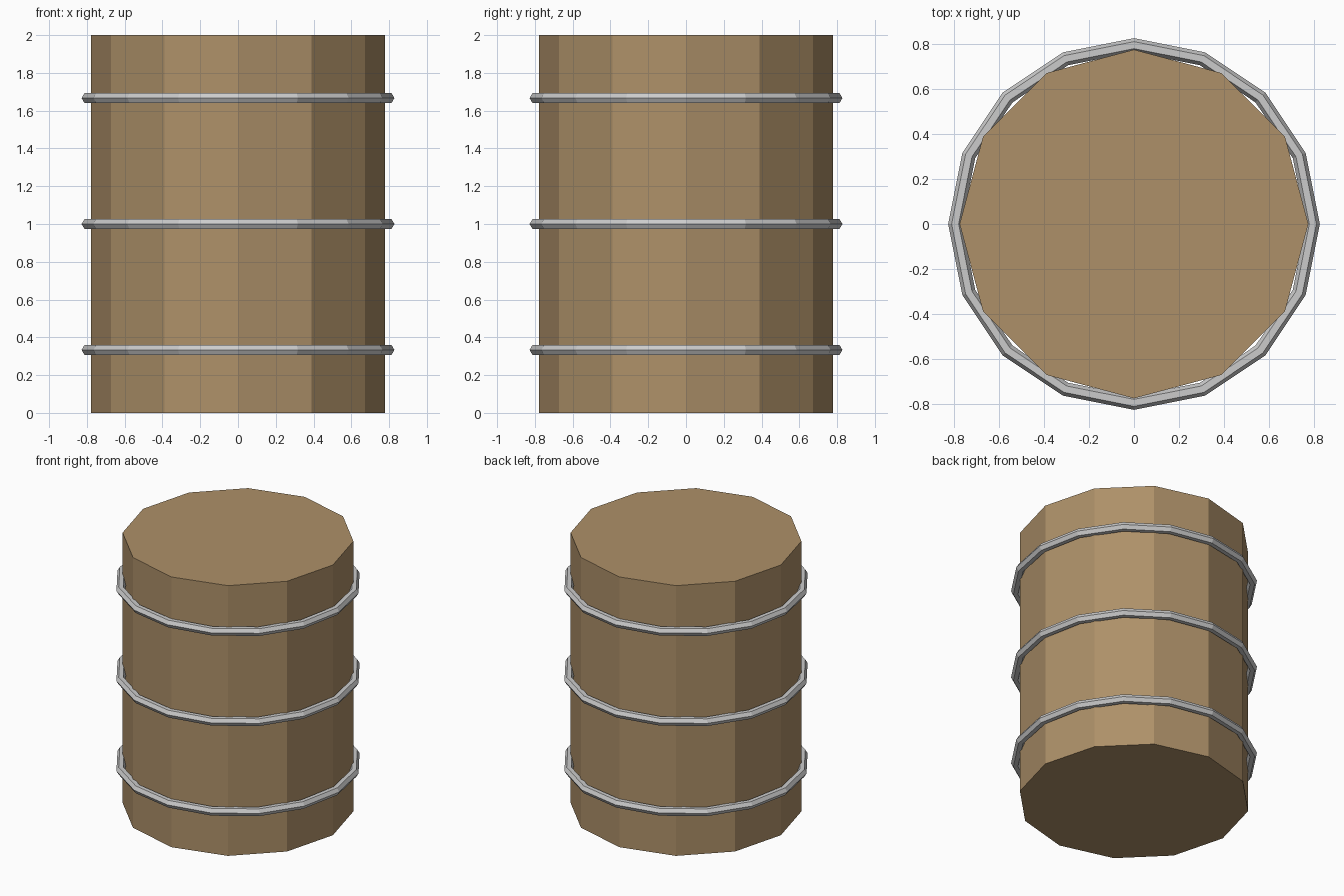
import bpy
from math import pi

if "Cube" in bpy.data.objects:
    bpy.data.objects.remove(bpy.data.objects["Cube"])

HEIGHT = 2.0
BODY_R = 0.777
HOOP_R, HOOP_T = 0.797, 0.031

# Twelve-sided wooden body, corners on the x and y axes
bpy.ops.mesh.primitive_cylinder_add(vertices=12, radius=BODY_R, depth=HEIGHT,
                                    location=(0, 0, HEIGHT / 2))
body = bpy.context.object
body.name = "barrel_body"
wood = bpy.data.materials.new("wood")
wood.diffuse_color = (0.42, 0.28, 0.14, 1)
wood.use_nodes = True
wood.node_tree.nodes["Principled BSDF"].inputs["Base Color"].default_value = wood.diffuse_color
body.data.materials.append(wood)

# Three metal hoops: 16 segments, hexagonal section
for i, z in enumerate((HEIGHT / 6, HEIGHT / 2, HEIGHT * 5 / 6)):
    bpy.ops.mesh.primitive_torus_add(major_segments=16, minor_segments=6,
                                     major_radius=HOOP_R, minor_radius=HOOP_T,
                                     location=(0, 0, z))
    hoop = bpy.context.object
    hoop.name = f"hoop_{i + 1}"
    for p in hoop.data.polygons:
        p.use_smooth = False
